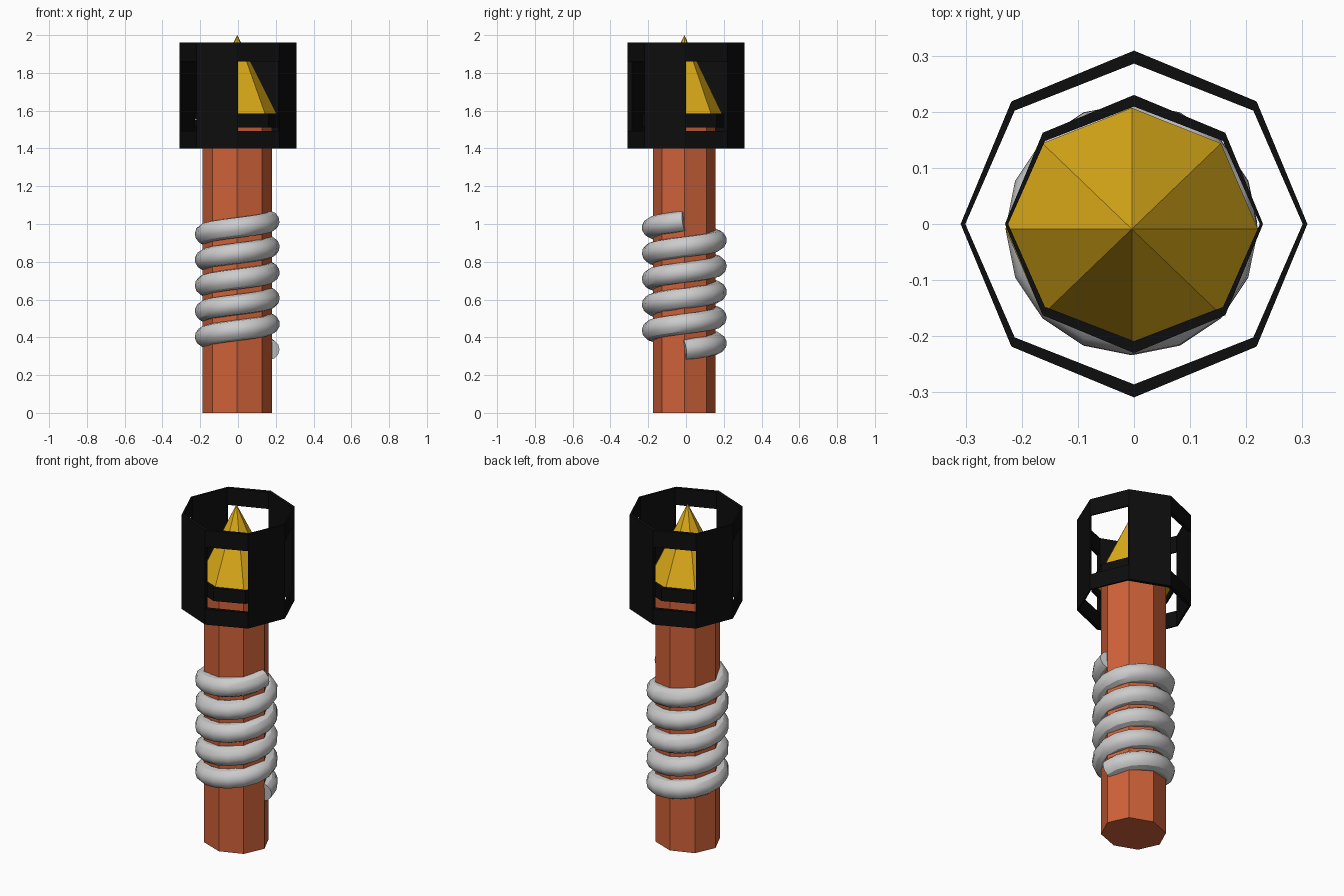
import bpy, bmesh
from math import cos, sin, pi

if "Cube" in bpy.data.objects:
    bpy.data.objects.remove(bpy.data.objects["Cube"])

SIDES = 8


def material(name, rgb):
    m = bpy.data.materials.new(name)
    m.diffuse_color = (*rgb, 1)
    m.use_nodes = True
    m.node_tree.nodes["Principled BSDF"].inputs["Base Color"].default_value = m.diffuse_color
    return m


def add_object(name, bm, mat):
    bmesh.ops.recalc_face_normals(bm, faces=bm.faces[:])
    me = bpy.data.meshes.new(name)
    bm.to_mesh(me)
    bm.free()
    ob = bpy.data.objects.new(name, me)
    bpy.context.collection.objects.link(ob)
    me.materials.append(mat)
    return ob


def cone(name, rx, ry, z0, z1, top, mat):
    """Octagonal prism or cone with a corner on +x."""
    bm = bmesh.new()
    ring = lambda s, z: [bm.verts.new((CX + rx * s * cos(i * pi / 4),
                                       CY + ry * s * sin(i * pi / 4), z)) for i in range(SIDES)]
    lo = ring(1, z0)
    bm.faces.new(lo)
    if top:
        hi = ring(top, z1)
        bm.faces.new(hi)
    else:
        hi = [bm.verts.new((CX, CY, z1))] * SIDES
    for i in range(SIDES):
        j = (i + 1) % SIDES
        bm.faces.new((lo[i], lo[j], hi[j], hi[i]) if top else (lo[i], lo[j], hi[0]))
    return add_object(name, bm, mat)


def shell(name, r, levels, inner, mat, is_open=lambda side, band: False):
    """Octagonal wall with openings, thickened inward by the inner (x, y) scale."""
    bm = bmesh.new()
    rings = [[bm.verts.new((r * cos(i * pi / 4), r * sin(i * pi / 4), z))
              for i in range(SIDES)] for z in levels]
    for b in range(len(levels) - 1):
        for i in range(SIDES):
            if not is_open(i, b):
                j = (i + 1) % SIDES
                bm.faces.new((rings[b][i], rings[b][j], rings[b + 1][j], rings[b + 1][i]))
    res = bmesh.ops.extrude_face_region(bm, geom=bm.faces[:], use_keep_orig=True)
    for v in res["geom"]:
        if isinstance(v, bmesh.types.BMVert):
            v.co.x *= inner[0]
            v.co.y *= inner[1]
    return add_object(name, bm, mat)


CX, CY = -0.004, -0.009
wood = material("wood", (0.62, 0.12, 0.04))
gold = material("flame_yellow", (0.75, 0.43, 0.01))
iron = material("black_iron", (0.004, 0.004, 0.004))

# Handle and flame
cone("handle", 0.184, 0.166, 0, 1.55, 1, wood)
cone("flame", 0.225, 0.216, 1.55, 2.0, 0, gold)

# Collar around the flame base, and outer cage with every other panel open
shell("collar", 0.23, (1.51, 1.586), (0.975, 0.91), iron)
shell("cage", 0.309, (1.40, 1.493, 1.86, 1.96), (0.973, 0.925), iron,
      lambda side, band: band == 1 and side % 2 == 0)

# Grip wrap: five turns of cord
TURNS, SEG = 5, 16
cu = bpy.data.curves.new("grip_wrap", "CURVE")
cu.dimensions = "3D"
cu.bevel_depth = 0.055
cu.bevel_resolution = 4
cu.use_fill_caps = True
sp = cu.splines.new("POLY")
sp.points.add(TURNS * SEG)
for k, p in enumerate(sp.points):
    a = 2 * pi * k / SEG
    p.co = (CX + 0.17 * cos(a), CY + 0.17 * sin(a), 0.335 + 0.136 * k / SEG, 1)
wrap = bpy.data.objects.new("grip_wrap", cu)
bpy.context.collection.objects.link(wrap)
bpy.context.view_layer.objects.active = wrap
wrap.select_set(True)
bpy.ops.object.convert(target="MESH")
bpy.ops.object.shade_smooth_by_angle()
